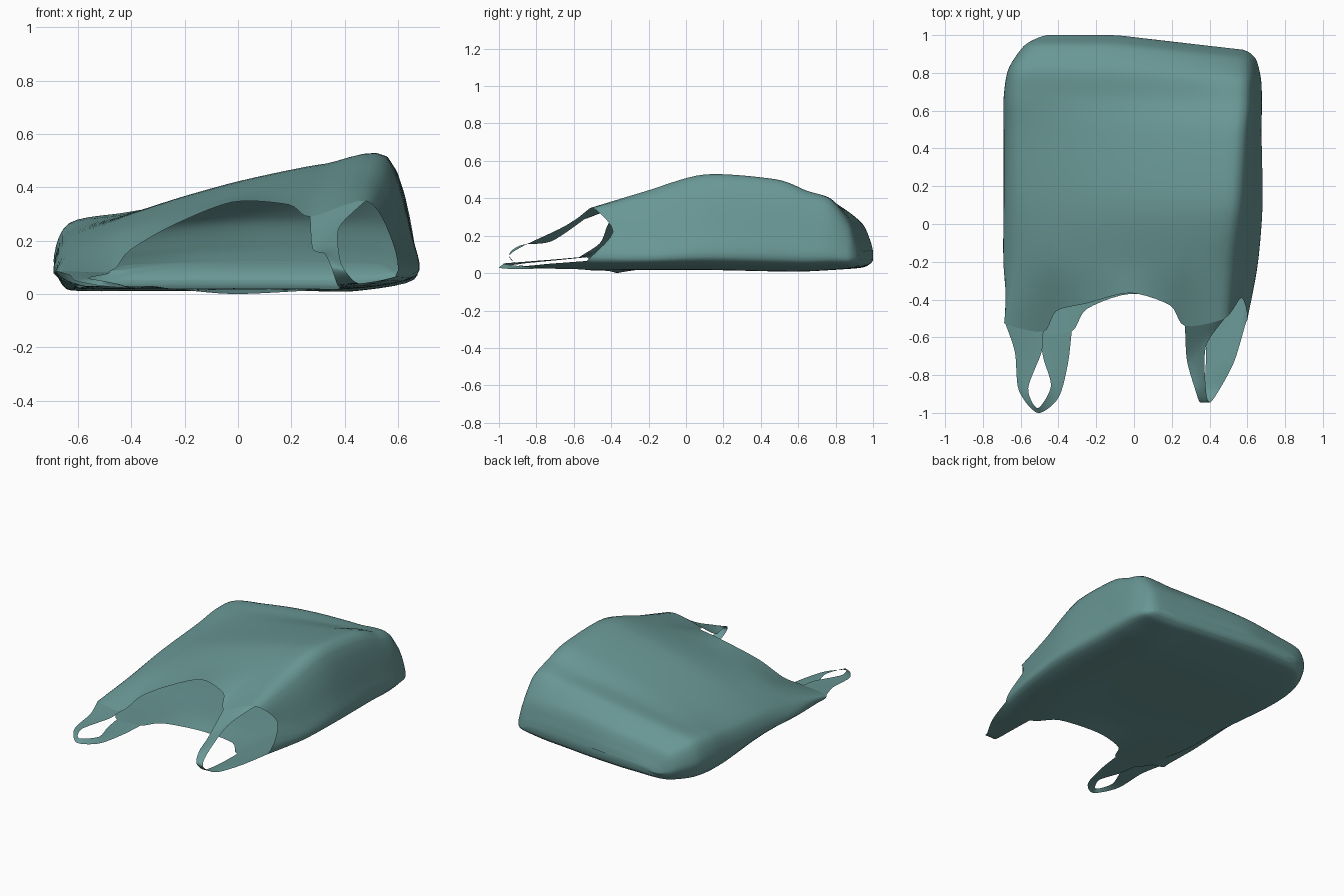
import bpy, bmesh
from mathutils import Vector as V

if "Cube" in bpy.data.objects:
    bpy.data.objects.remove(bpy.data.objects["Cube"])

film = bpy.data.materials.new("teal_plastic")
film.diffuse_color = (0.14, 0.31, 0.30, 1)
film.use_nodes = True
film.node_tree.nodes["Principled BSDF"].inputs["Base Color"].default_value = film.diffuse_color


def spline(pts, n, closed=False):
    """Smooth curve through pts, n samples per span."""
    m, out = len(pts), []
    for i in range(m if closed else m - 1):
        if closed:
            p = [pts[(i + d) % m] for d in (-1, 0, 1, 2)]
        else:
            p = [pts[min(max(i + d, 0), m - 1)] for d in (-1, 0, 1, 2)]
        for s in range(n):
            t = s / n
            a, b = (p[2] - p[0]) * 0.42, (p[3] - p[1]) * 0.42
            out.append(p[1] * (2*t**3 - 3*t*t + 1) + a * (t**3 - 2*t*t + t)
                       + p[2] * (3*t*t - 2*t**3) + b * (t**3 - t*t))
    return out if closed else out + [pts[-1].copy()]


def sheet(name, rows, closed=False):
    """Mesh a grid of rows as one smooth film."""
    bm = bmesh.new()
    g = [[bm.verts.new(p) for p in r] for r in rows]
    w = len(rows[0])
    for i in range(len(g) - 1):
        for j in range(w if closed else w - 1):
            k = (j + 1) % w
            bm.faces.new((g[i][j], g[i][k], g[i+1][k], g[i+1][j]))
    if closed:                                   # cap the closed end
        bm.faces.new(g[-1])
    bmesh.ops.recalc_face_normals(bm, faces=bm.faces)
    for f in bm.faces:
        f.smooth = True
    me = bpy.data.meshes.new(name)
    bm.to_mesh(me)
    bm.free()
    me.materials.append(film)
    ob = bpy.data.objects.new(name, me)
    bpy.context.collection.objects.link(ob)
    return ob


# Mouth outline: left gusset, top edge, right gusset, bottom edge
mouth = [V(p) for p in (
    (-.57, -.50, .03), (-.65, -.50, .045), (-.68, -.53, .085), (-.48, -.57, .085),
    (-.41, -.46, .16), (-.25, -.42, .255), (-.02, -.365, .345), (.19, -.43, .335),
    (.27, -.54, .29), (.48, -.50, .35), (.57, -.39, .22), (.59, -.53, .065),
    (.38, -.55, .02), (.25, -.42, .012), (-.02, -.37, .0), (-.25, -.45, .02),
    (-.33, -.57, .03), (-.50, -.58, .03))]

# Body stations: y, left x, left z, middle z, ridge x, ridge z, right foot x, floor z
stations = [
    (-.22, -.69, .13, .36, .51, .425, .645, .02),
    (.10, -.69, .18, .42, .55, .515, .67, .02),
    (.48, -.69, .22, .40, .575, .49, .66, .012),
    (.67, -.69, .25, .37, .59, .43, .66, .012),
    (.82, -.665, .255, .36, .59, .385, .655, .02),
    (.94, -.585, .20, .28, .58, .26, .63, .03),
    (.985, -.51, .13, .18, .56, .16, .59, .05),
    (1.0, -.46, .105, .12, .53, .11, .55, .07)]
top_f = (.04, .19, .25, .38, .55, .72, .82, 1)
low_f = (0, .16, .3, .5, .7, .78, .92)


def section(y, xl, zl, zm, xr, zr, xb, zf):
    inset = .04 + .08 * max(0, .45 - y)     # left gusset folds under toward the mouth
    pts = [(xl + inset, zf + .015), (xl, zf + (zl - zf) * .5)]
    for f in top_f:
        z = (zl * (f - .55) * (f - 1) / .55 - zm * f * (f - 1) / .2475
             + zr * f * (f - .55) / .45)
        pts.append((xl + (xr - xl) * f, z))
    pts.append((xr + (xb - xr) * .55 + .035, zf + (zr - zf) * .4))
    pts += [(xb + (xl - xb) * f, zf + (f == 0) * (zr - zf) * .1) for f in low_f]
    skew = .08 * max(0, (y - .5) * 2)      # closed end slants toward the right
    return [V((x, y - skew * max(0, x + .1) / .7, z)) for x, z in pts]


# Body: lengthwise curves through the stations, smooth around each ring
N = 5
rings = [mouth] + [section(*s) for s in stations]
rings = [spline(r, N, True) for r in rings]
cols = [spline([r[j] for r in rings], 7) for j in range(len(rings[0]))]
sheet("bag_body", [list(r) for r in zip(*cols)], True)


# Handles: ribbons looping from the top mouth edge to the bottom mouth edge
def handle(name, k_top, k_low, flip, edges):
    edge = rings[0]
    top = edge[k_top * N:(k_top + 1) * N + 1]
    low = edge[k_low * N:(k_low + 1) * N + 1]
    mid = [[V(a).lerp(V(b), i / N) for i in range(N + 1)] for a, b in edges]
    rows = [top] + mid + [low[::-1] if flip else low]
    sheet(name, list(zip(*[spline(list(c), 7) for c in zip(*rows)])))


handle("left_handle", 2, 16, False, [
    ((-.63, -.68, .07), (-.49, -.68, .075)),
    ((-.61, -.88, .05), (-.56, -.87, .06)),
    ((-.51, -1.0, .03), (-.51, -.975, .05)),
    ((-.40, -.92, .022), (-.44, -.86, .035)),
    ((-.35, -.74, .025), (-.48, -.71, .03))])
handle("right_handle", 8, 11, True, [
    ((.28, -.72, .17), (.38, -.65, .25)),
    ((.325, -.88, .15), (.38, -.87, .145)),
    ((.35, -.945, .10), (.40, -.945, .09)),
    ((.37, -.89, .04), (.45, -.88, .04)),
    ((.38, -.74, .025), (.53, -.73, .05))])
